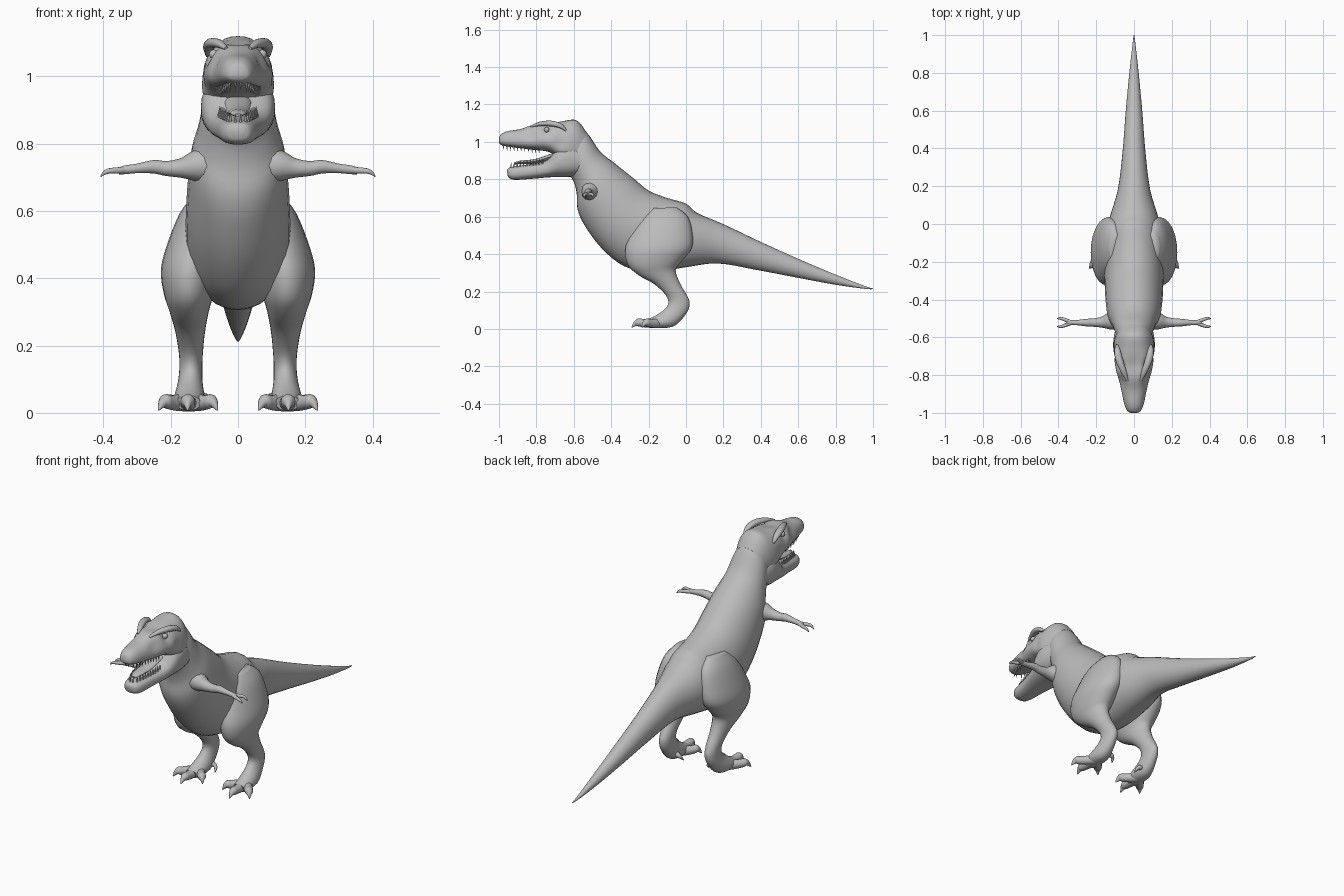
import bpy, bmesh, math
from mathutils import Vector

if "Cube" in bpy.data.objects:
    bpy.data.objects.remove(bpy.data.objects["Cube"])

hide = bpy.data.materials.new("hide grey")
hide.diffuse_color = (0.5, 0.5, 0.5, 1)
hide.use_nodes = True
hide.node_tree.nodes["Principled BSDF"].inputs["Base Color"].default_value = hide.diffuse_color


def finish(name, bm, mirror=False, angle=50):
    bmesh.ops.recalc_face_normals(bm, faces=bm.faces)
    me = bpy.data.meshes.new(name)
    bm.to_mesh(me)
    bm.free()
    me.materials.append(hide)
    ob = bpy.data.objects.new(name, me)
    bpy.context.collection.objects.link(ob)
    bpy.context.view_layer.objects.active = ob
    ob.select_set(True)
    bpy.ops.object.shade_smooth_by_angle(angle=math.radians(angle))
    ob.select_set(False)
    if mirror:
        ob.modifiers.new("mirror", 'MIRROR')
    return ob


def spline(a, b, c, d, t):
    return 0.5 * (2 * b + (c - a) * t + (2 * a - 5 * b + 4 * c - d) * t * t
                  + (3 * b - a - 3 * c + d) * t ** 3)


def skin(bm, stations, sides=24, steps=4, taper=0.0, power=1.0):
    """Skin of rings (centre, half side vector, half up vector) along a smooth path."""
    n = len(stations)
    path = []
    for i in range(n - 1):
        quad = [stations[max(0, min(n - 1, i + k))] for k in (-1, 0, 1, 2)]
        path += [[spline(*[q[j] for q in quad], k / steps) for j in range(3)] for k in range(steps)]
    path.append(stations[-1])
    rings = []
    for c, a, b in path:
        ring = []
        for k in range(sides):
            t = 2 * math.pi * k / sides
            u = math.copysign(abs(math.cos(t)) ** power, math.cos(t))
            w = math.copysign(abs(math.sin(t)) ** power, math.sin(t))
            ring.append(bm.verts.new(c + a * u * (1 - taper * w) + b * w))
        rings.append(ring)
    for r0, r1 in zip(rings, rings[1:]):
        for k in range(sides):
            m = (k + 1) % sides
            bm.faces.new((r0[k], r0[m], r1[m], r1[k]))
    bm.faces.new(rings[0])
    bm.faces.new(rings[-1])


def sections(rows, x=False):
    """Rows of (y, z of one edge, y, z of the opposite edge, half width[, x])."""
    out = []
    for r in rows:
        p, q = Vector((0, r[0], r[1])), Vector((0, r[2], r[3]))
        out.append(((p + q) / 2 + Vector((r[5] if x else 0, 0, 0)), Vector((r[4], 0, 0)), (p - q) / 2))
    return out


def tube(bm, pts, flat=1.0, sides=12):
    """Round limb through (x, y, z, radius) points."""
    st = []
    for i, p in enumerate(pts):
        d = Vector(pts[min(i + 1, len(pts) - 1)][:3]) - Vector(pts[max(i - 1, 0)][:3])
        side = d.cross(Vector((0, 0, 1))).normalized()
        up = side.cross(d).normalized()
        st.append((Vector(p[:3]), side * p[3], up * p[3] * flat))
    skin(bm, st, sides)


# Neck, torso and tail
bm = bmesh.new()
skin(bm, sections([
    (-.60, 1.09, -.66, .84, .08), (-.53, 1.05, -.61, .805, .10), (-.46, .95, -.585, .73, .118),
    (-.38, .885, -.58, .64, .14), (-.28, .805, -.54, .55, .15), (-.20, .74, -.45, .43, .155),
    (-.10, .70, -.33, .335, .155), (0, .67, -.18, .305, .15), (.06, .62, .0, .33, .13),
    (.20, .56, .17, .35, .085), (.40, .465, .38, .315, .06), (.60, .375, .59, .275, .044),
    (.80, .29, .795, .237, .025), (.96, .228, .96, .214, .007), (1, .217, 1, .213, .002)]), 28)
finish("body_and_tail", bm)

# Upper skull with brow hollow, eye socket and cheek hollow
bm = bmesh.new()
skin(bm, sections([
    (-1, 1.02, -1, .998, .015), (-.99, 1.04, -.99, .985, .034), (-.955, 1.057, -.955, .975, .05),
    (-.88, 1.07, -.88, .965, .066), (-.81, 1.097, -.81, .957, .086), (-.74, 1.105, -.73, .945, .10),
    (-.66, 1.112, -.66, .90, .107), (-.585, 1.115, -.62, .88, .10), (-.53, 1.05, -.58, .88, .085)]),
    32, 6, .16, .85)
dents = [(-.745, 1.065, .028, .022), (-.83, 1.045, .035, .014), (-.68, .99, .03, .010)]
for v in bm.verts:
    for y, z, r, depth in dents:
        f = math.exp(-((v.co.y - y) ** 2 + (v.co.z - z) ** 2) / r ** 2)
        v.co.x -= math.copysign(min(depth * f, abs(v.co.x)), v.co.x)
    # Shallow valley between the brow ridges
    if v.co.z > 1.06:
        v.co.z -= .014 * math.exp(-(v.co.x / .03) ** 2 - ((v.co.y + .75) / .06) ** 2)
finish("skull", bm)

# Lower jaw
bm = bmesh.new()
skin(bm, sections([
    (-.957, .85, -.955, .825, .02), (-.945, .862, -.945, .806, .038), (-.91, .87, -.91, .797, .053),
    (-.82, .883, -.82, .803, .068), (-.74, .905, -.74, .81, .088), (-.68, .98, -.69, .812, .106),
    (-.62, 1.0, -.63, .812, .11), (-.55, .97, -.57, .82, .10)]), 28, 5, 0, .8)
finish("lower_jaw", bm)

# Brow ridges
bm = bmesh.new()
tube(bm, [(.035, -.83, 1.082, .006), (.055, -.78, 1.096, .015), (.078, -.72, 1.098, .019),
          (.088, -.67, 1.085, .016), (.09, -.64, 1.06, .006)], .8)
finish("brow_ridges", bm, True)

# Eyes
bm = bmesh.new()
bmesh.ops.create_uvsphere(bm, u_segments=14, v_segments=10, radius=.014)
bmesh.ops.translate(bm, verts=bm.verts, vec=(.072, -.745, 1.065))
finish("eyes", bm, True)

# Tongue
bm = bmesh.new()
tube(bm, [(0, -.92, .884, .012), (0, -.89, .89, .026), (0, -.80, .898, .034), (0, -.70, .93, .04)], .35)
finish("tongue", bm)


# Teeth along both jaws
def tooth(bm, x, y, z, length, r):
    base = [bm.verts.new((x + r * math.cos(k * math.pi / 3), y + r * math.sin(k * math.pi / 3), z))
            for k in range(6)]
    tip = bm.verts.new((x * .97, y + .004, z + length))
    for k in range(6):
        bm.faces.new((base[k], base[(k + 1) % 6], tip))
    bm.faces.new(base)


bm = bmesh.new()
for i in range(11):
    t = i / 10
    bulge = math.sqrt(t)
    tooth(bm, .008 + .055 * bulge, -.978 + .19 * t, .988 - .02 * bulge, -.03, .0055)
    tooth(bm, .008 + .048 * bulge, -.938 + .17 * t, .856 + .022 * bulge, .034, .006)
finish("teeth", bm, True)

# Arms with two fingers
bm = bmesh.new()
tube(bm, [(.08, -.50, .735, .06), (.13, -.515, .733, .045), (.17, -.52, .727, .029), (.215, -.522, .726, .022),
          (.25, -.522, .731, .02), (.30, -.522, .726, .014), (.335, -.522, .722, .013), (.355, -.522, .718, .01)])
for y in (-.500, -.543):
    tube(bm, [(.325, -.522, .722, .009), (.355, (y - .522) / 2 - .000, .72, .010), (.385, y, .718, .008),
              (.40, y, .710, .005), (.408, y, .701, .001)], 1, 10)
finish("arms", bm, True)

# Legs from hip to sole
bm = bmesh.new()
skin(bm, sections([
    (-.19, .645, -.05, .65, .03, .10), (-.25, .59, .01, .60, .06, .112), (-.30, .50, .035, .51, .084, .125),
    (-.325, .42, .03, .43, .087, .142), (-.31, .34, -.02, .365, .074, .146), (-.25, .285, -.055, .315, .058, .145),
    (-.17, .24, -.03, .24, .044, .142), (-.108, .18, .005, .18, .036, .14), (-.095, .135, .02, .135, .034, .14),
    (-.12, .10, -.0, .08, .037, .142), (-.165, .07, -.07, .012, .046, .145), (-.205, .052, -.19, .006, .036, .147)],
    True))
finish("legs", bm, True)

# Toes with knuckles and claws
bm = bmesh.new()
for dx, dy in ((-.085, -.225), (.004, -.29), (.09, -.235)):
    pts = []
    for t, z, r in ((0, .03, .026), (.4, .03, .024), (.62, .032, .022), (.78, .034, .021), (.88, .027, .013), (1, .008, .002)):
        pts.append((.146 + dx * t, -.13 + (dy + .13) * t, z, r))
    tube(bm, pts)
# Small back toe
tube(bm, [(.12, -.08, .05, .014), (.098, -.07, .045, .013), (.085, -.075, .035, .009), (.078, -.09, .015, .002)])
finish("toes", bm, True)
